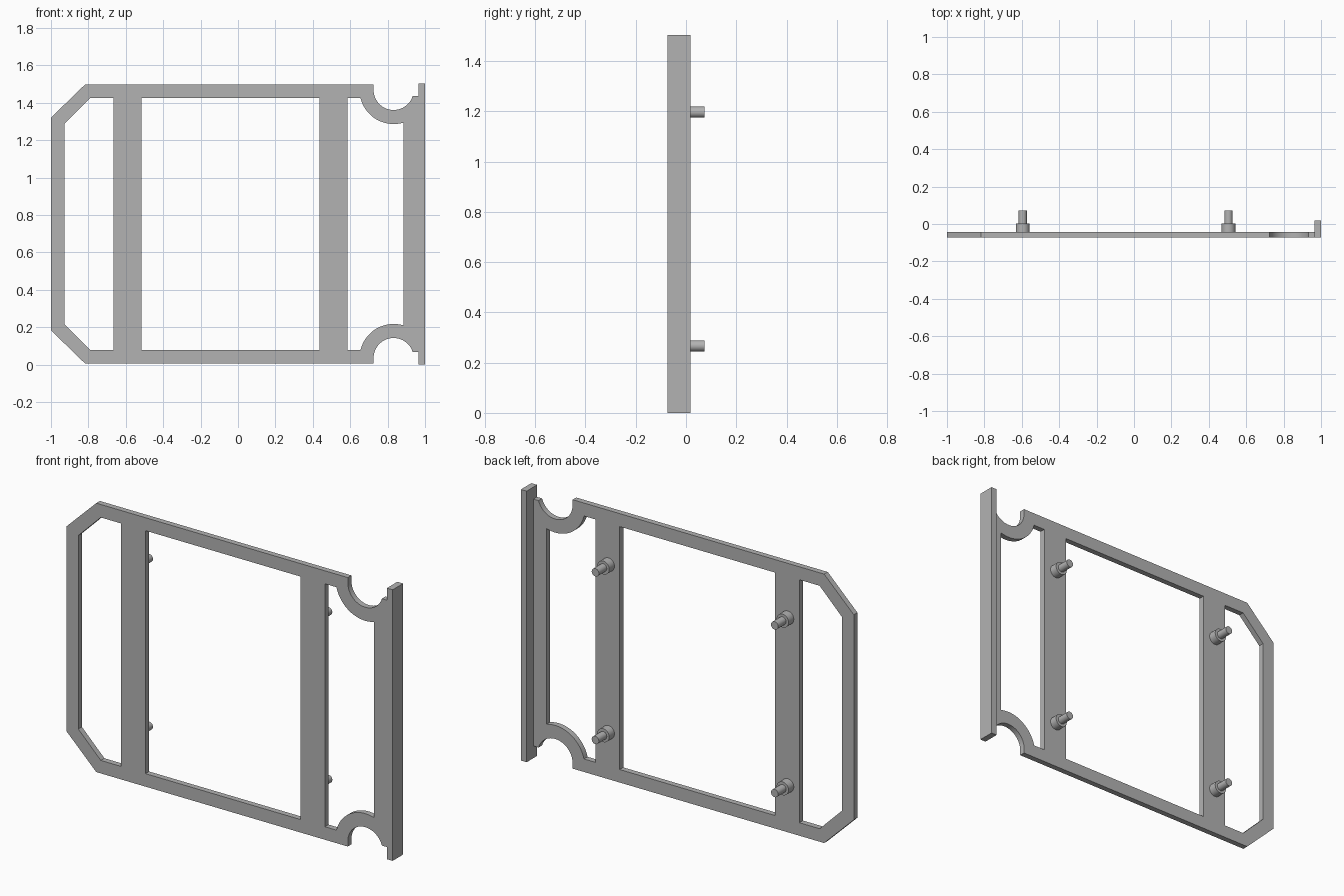
import bpy
import math
from mathutils import Matrix

if "Cube" in bpy.data.objects:
    bpy.data.objects.remove(bpy.data.objects["Cube"], do_unlink=True)

HEIGHT = 1.503
MID = HEIGHT / 2
FRONT, PLATE_BACK = -0.0735, -0.042
BOSS_BACK, FLANGE_BACK, PIN_BACK = 0.004, 0.018, 0.0735

grey = bpy.data.materials.new("plain grey")
grey.use_nodes = True
colour = (0.45, 0.45, 0.45, 1)
grey.diffuse_color = colour
grey.node_tree.nodes["Principled BSDF"].inputs["Base Color"].default_value = colour


def arc(cx, cz, r, start, end, steps=28):
    """Points along an arc, angles in radians."""
    angles = [start + (end - start) * i / steps for i in range(steps + 1)]
    return [(cx + r * math.cos(a), cz + r * math.sin(a)) for a in angles]


def mirrored(upper):
    """Close an upper half profile with its reflection about mid height."""
    return upper + [(x, HEIGHT - z) for x, z in reversed(upper)]


def finish(obj, name):
    obj.name = name
    obj.data.name = name
    obj.data.materials.clear()
    obj.data.materials.append(grey)
    bpy.ops.object.select_all(action='DESELECT')
    obj.select_set(True)
    bpy.context.view_layer.objects.active = obj
    bpy.ops.object.shade_smooth_by_angle(angle=math.radians(30))


def plate(name, loops, y0, y1):
    """Flat plate from an outer loop and hole loops in the x-z plane."""
    curve = bpy.data.curves.new(name, 'CURVE')
    curve.dimensions = '2D'
    curve.fill_mode = 'BOTH'
    curve.extrude = (y1 - y0) / 2
    for loop in loops:
        spline = curve.splines.new('POLY')
        spline.points.add(len(loop) - 1)
        for point, (x, z) in zip(spline.points, loop):
            point.co = (x, z, 0, 1)
        spline.use_cyclic_u = True
    obj = bpy.data.objects.new(name, curve)
    bpy.context.collection.objects.link(obj)
    bpy.ops.object.select_all(action='DESELECT')
    obj.select_set(True)
    bpy.context.view_layer.objects.active = obj
    bpy.ops.object.convert(target='MESH')
    obj = bpy.context.object
    place = Matrix.Translation((0, (y0 + y1) / 2, 0))
    obj.data.transform(place @ Matrix.Rotation(math.pi / 2, 4, 'X'))
    finish(obj, name)


def rod(name, x, z, r, y0, y1):
    """Cylinder running front to back."""
    bpy.ops.mesh.primitive_cylinder_add(
        vertices=32, radius=r, depth=y1 - y0,
        location=(x, (y0 + y1) / 2, z), rotation=(math.pi / 2, 0, 0))
    finish(bpy.context.object, name)


# Frame outline with chamfered left corners and round notches on the right
NX, NZ, R_IN, R_OUT = 0.832, 1.468, 0.107, 0.182
TOP, RIM, STEP = 1.497, 1.425, 1.436
outline = mirrored(
    [(-1, 1.32), (-0.818, TOP), (NX - R_IN, TOP)]
    + arc(NX, NZ, R_IN, math.pi, 2 * math.pi + math.asin((STEP - NZ) / R_IN))
    + [(0.975, STEP)])

# Three openings
left_window = mirrored([(-0.928, 1.288), (-0.79, RIM), (-0.666, RIM)])
middle_window = mirrored([(-0.516, RIM), (0.436, RIM)])
right_window = mirrored(
    [(0.585, RIM)]
    + arc(NX, NZ, R_OUT, math.pi + math.asin((NZ - RIM) / R_OUT),
          2 * math.pi - math.acos((0.885 - NX) / R_OUT)))
plate("frame_plate", [outline, left_window, middle_window, right_window],
      FRONT, PLATE_BACK)

# Deep flange along the right edge
plate("side_flange", [[(0.965, 0), (1, 0), (1, HEIGHT), (0.965, HEIGHT)]],
      FRONT, FLANGE_BACK)

# Stepped mounting pegs on the back of both bars
for side, x in (("right", -0.595), ("left", 0.505)):
    for level, dz in (("lower", -0.465), ("upper", 0.465)):
        z = MID + dz - 0.02
        rod(f"{level}_{side}_boss", x, z, 0.037, PLATE_BACK - 0.005, BOSS_BACK)
        rod(f"{level}_{side}_pin", x, z, 0.022, BOSS_BACK - 0.005, PIN_BACK)
